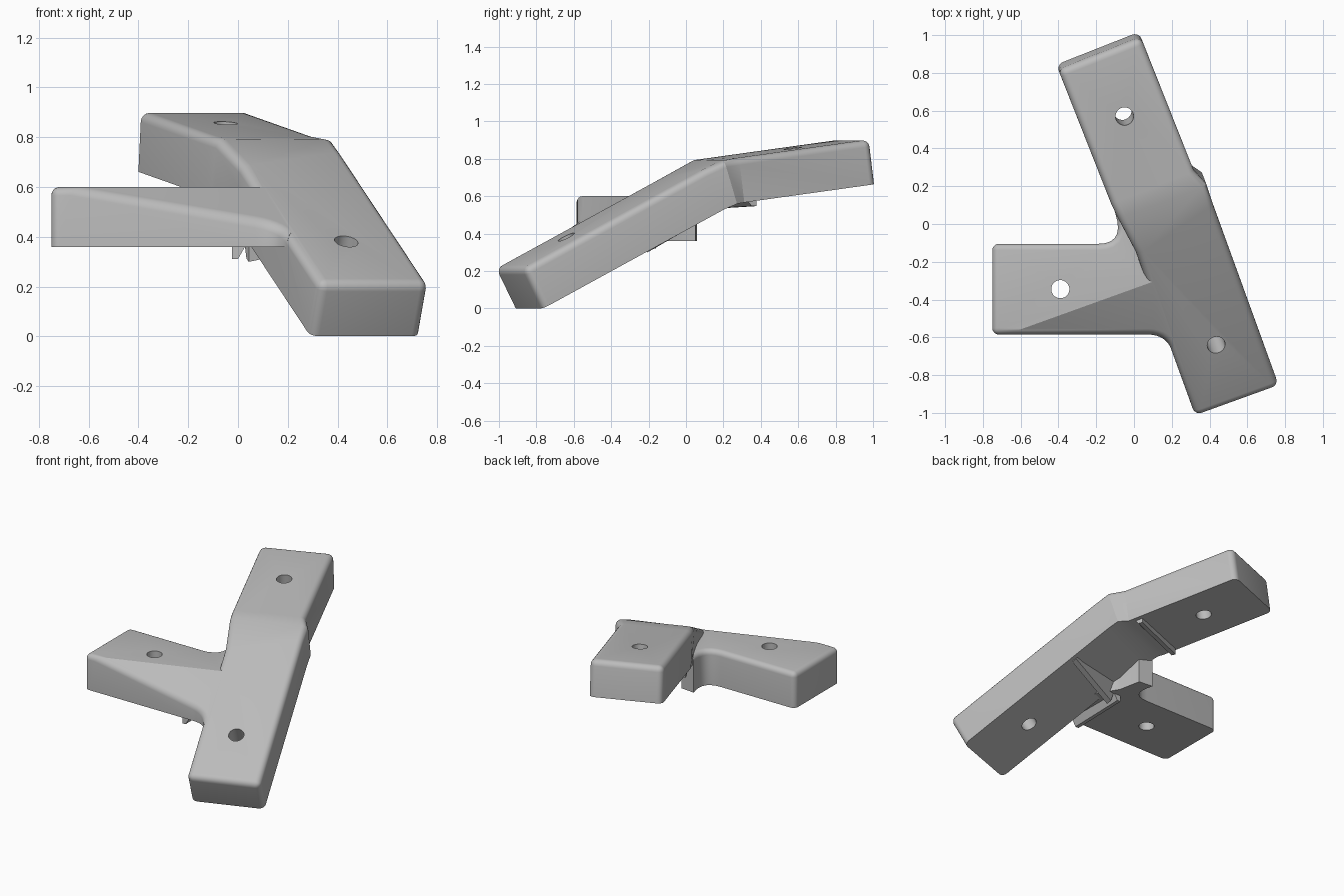
import bpy, bmesh, math
from mathutils import Vector

cube = bpy.data.objects.get("Cube")
if cube:
    bpy.data.objects.remove(cube, do_unlink=True)

grey = bpy.data.materials.new("plain grey")
grey.use_nodes = True
COLOUR = (0.5, 0.5, 0.5, 1)
grey.diffuse_color = COLOUR
grey.node_tree.nodes["Principled BSDF"].inputs["Base Color"].default_value = COLOUR

THICK = 0.24
FRONT = Vector((-0.34, 0.94, 0)).normalized()    # plan direction of front arm
REAR = Vector((-0.367, 0.93, 0)).normalized()    # plan direction of rear arm
FRONT_SLOPE, REAR_SLOPE = 0.515, 0.13
A_FRONT, A_REAR = math.atan(FRONT_SLOPE), math.atan(REAR_SLOPE)


def side(d):
    return Vector((d.y, -d.x, 0))


def plan(d, s, n):
    return d * s + side(d) * n


def top_z(p):
    zf = 0.214 + FRONT_SLOPE * (p.dot(FRONT) + 1.075)
    zr = 0.905 + REAR_SLOPE * (p.dot(REAR) - 0.92)
    return min(zf, zr)


def up_normal(d, angle):
    return Vector((0, 0, math.cos(angle))) - d * math.sin(angle)


def make_object(name, bm):
    bmesh.ops.recalc_face_normals(bm, faces=bm.faces[:])
    mesh = bpy.data.meshes.new(name)
    bm.to_mesh(mesh)
    bm.free()
    mesh.materials.append(grey)
    ob = bpy.data.objects.new(name, mesh)
    bpy.context.collection.objects.link(ob)
    return ob


def round_edges(bm, edges, r):
    bmesh.ops.bevel(bm, geom=edges, offset=r, segments=5, profile=0.5,
                    affect='EDGES', clamp_overlap=False)


def boolean(ob, other, op):
    mod = ob.modifiers.new("join", 'BOOLEAN')
    mod.operation, mod.object, mod.solver = op, other, 'EXACT'
    bpy.context.view_layer.objects.active = ob
    bpy.ops.object.modifier_apply(modifier=mod.name)
    bpy.data.objects.remove(other, do_unlink=True)


# Bent beam: front arm, bend and rear arm lofted through five sections
mid_dir, mid_angle = (FRONT + REAR).normalized(), (A_FRONT + A_REAR) / 2
miter = THICK / math.cos((A_FRONT - A_REAR) / 2)
sections = [
    (plan(FRONT, -1.075, -0.04), plan(FRONT, -1.075, 0.43), FRONT, A_FRONT, THICK),
    (Vector((0.015, -0.16, 0)), Vector((0.42, 0.10, 0)), FRONT, A_FRONT, THICK),
    (Vector((-0.085, 0.03, 0)), Vector((0.385, 0.205, 0)), mid_dir, mid_angle, miter),
    (Vector((-0.12, 0.105, 0)), Vector((0.315, 0.283, 0)), REAR, A_REAR, THICK),
    (plan(REAR, 0.905, -0.073), plan(REAR, 0.905, 0.397), REAR, A_REAR, THICK),
]
bm = bmesh.new()
rings = []
for left, right, d, angle, t in sections:
    tl, tr = (p + Vector((0, 0, top_z(p))) for p in (left, right))
    drop = up_normal(d, angle) * t
    rings.append([bm.verts.new(p) for p in (tl, tr, tr - drop, tl - drop)])
for a, b in zip(rings, rings[1:]):
    for i in range(4):
        j = (i + 1) % 4
        bm.faces.new((a[i], a[j], b[j], b[i]))
bm.faces.new(rings[0])
bm.faces.new(rings[-1][::-1])
bmesh.ops.recalc_face_normals(bm, faces=bm.faces[:])
pairs = [(a[i], b[i]) for a, b in zip(rings, rings[1:]) for i in (0, 1)]
for r in (rings[0], rings[-1]):
    pairs += [(r[0], r[1]), (r[1], r[2]), (r[0], r[3])]
round_edges(bm, [bm.edges.get(p) for p in pairs], 0.038)
bracket = make_object("bracket", bm)


# Side arm: plan outline with flared roots, trimmed by the front arm's slope
def flare(a, c, b, steps=7):
    a, b, c = Vector(a), Vector(b), Vector(c)
    ts = [i / steps for i in range(steps + 1)]
    return [a * (1 - t) ** 2 + c * 2 * t * (1 - t) + b * t * t for t in ts]


outline = [Vector((-0.75, -0.105)), Vector((-0.75, -0.585))]
outline += flare((0.07, -0.585), (0.169, -0.585), (0.198, -0.665))
outline += [Vector(p) for p in ((0.27, -0.55), (0.15, -0.3), (0.03, -0.1), (0.0, 0.05))]
outline += flare((-0.1, 0.06), (-0.045, -0.105), (-0.19, -0.105))
bm = bmesh.new()
base = bm.faces.new([bm.verts.new((p.x, p.y, 0.36)) for p in outline])
ext = bmesh.ops.extrude_face_region(bm, geom=[base])
bmesh.ops.translate(bm, vec=(0, 0, 0.24),
                    verts=[v for v in ext["geom"] if isinstance(v, bmesh.types.BMVert)])
origin = plan(FRONT, -0.5, 0)
origin.z = top_z(origin) - 0.002
cut = bmesh.ops.bisect_plane(bm, geom=bm.verts[:] + bm.edges[:] + bm.faces[:],
                             plane_co=origin, plane_no=up_normal(FRONT, A_FRONT),
                             clear_outer=True)
bmesh.ops.holes_fill(bm, edges=[e for e in bm.edges if e.is_boundary], sides=0)
bmesh.ops.recalc_face_normals(bm, faces=bm.faces[:])
bm.normal_update()
chosen = []
for e in bm.edges:
    mid = (e.verts[0].co + e.verts[1].co) / 2
    nz = sorted(f.normal.z for f in e.link_faces)
    rim = nz[-1] > 0.5 and abs(nz[0]) < 0.3 and mid.dot(side(FRONT)) < -0.03
    corner = mid.x < -0.7 and abs(nz[0]) < 0.3 and abs(nz[-1]) < 0.3
    if rim or corner:
        chosen.append(e)
round_edges(bm, chosen, 0.034)
boolean(bracket, make_object("side_arm", bm), 'UNION')


# Small wedge lips under the inner end of each arm
def lip(name, p0, p1, across, drop0, drop1):
    bm = bmesh.new()
    ends = []
    for p, drop in ((p0, drop0), (p1, drop1)):
        p = Vector(p)
        pts = (p + Vector((0, 0, 0.03)), p + across + Vector((0, 0, 0.03)),
               p + across * 0.35 - Vector((0, 0, drop)), p - Vector((0, 0, drop)))
        ends.append([bm.verts.new(q) for q in pts])
    a, b = ends
    for i in range(4):
        j = (i + 1) % 4
        bm.faces.new((a[i], a[j], b[j], b[i]))
    bm.faces.new(a)
    bm.faces.new(b[::-1])
    boolean(bracket, make_object(name, bm), 'UNION')


def under(d, s, n, angle):
    p = plan(d, s, n)
    p.z = top_z(p) - THICK / math.cos(angle)
    return p


lip("side_lip", (-0.025, -0.565, 0.36), (-0.025, -0.16, 0.36), Vector((0.07, 0, 0)), 0.05, 0.04)
lip("front_lip", under(FRONT, -0.21, -0.03, A_FRONT), under(FRONT, -0.21, 0.40, A_FRONT),
    FRONT * 0.08 + Vector((0, 0, 0.04)), 0.09, 0.005)
lip("rear_lip", under(REAR, 0.26, -0.06, A_REAR), under(REAR, 0.26, 0.37, A_REAR),
    -REAR * 0.08, 0.04, 0.03)

# Screw holes, square to each arm
for x, y, d, angle in ((0.435, -0.64, FRONT, A_FRONT), (-0.05, 0.57, REAR, A_REAR),
                       (-0.39, -0.345, FRONT, 0)):
    normal = up_normal(d, angle)
    p = Vector((x, y, 0))
    p.z = top_z(p) if angle else 0.6
    bm = bmesh.new()
    bmesh.ops.create_cone(bm, cap_ends=True, segments=32, radius1=0.048, radius2=0.048, depth=0.8)
    bmesh.ops.rotate(bm, verts=bm.verts[:],
                     matrix=Vector((0, 0, 1)).rotation_difference(normal).to_matrix())
    bmesh.ops.translate(bm, verts=bm.verts[:], vec=p - normal * 0.12)
    cutter = make_object("hole_cutter", bm)
    cutter.hide_render = True
    boolean(bracket, cutter, 'DIFFERENCE')

# Smooth shading with sharp edges kept
bpy.ops.object.select_all(action='DESELECT')
bracket.select_set(True)
bpy.context.view_layer.objects.active = bracket
bpy.ops.object.shade_smooth_by_angle(angle=math.radians(25))
